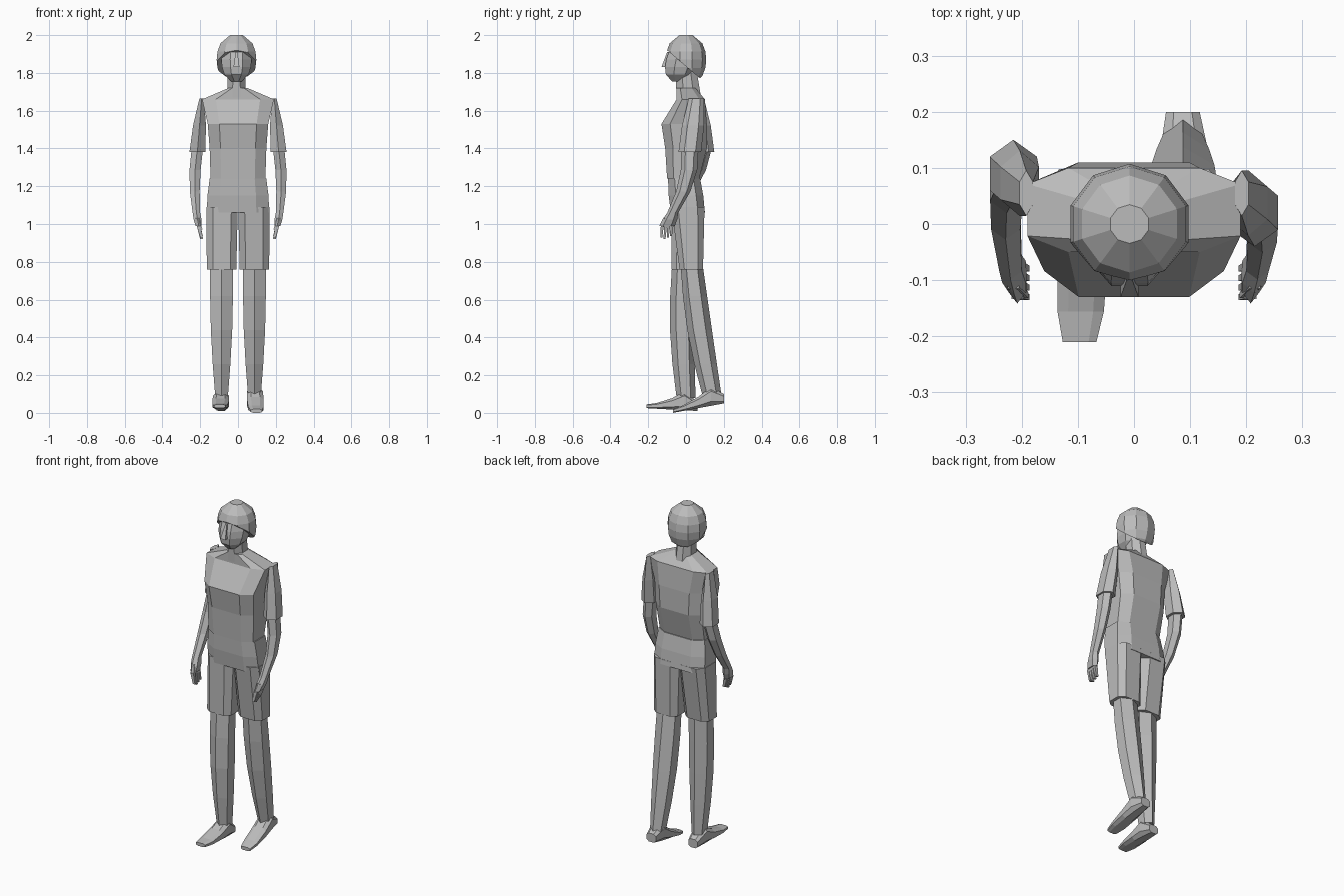
import bpy, bmesh, math
from mathutils import Vector

cube = bpy.data.objects.get("Cube")
if cube:
    bpy.data.objects.remove(cube)

GREY = (0.5, 0.5, 0.5, 1)
grey = bpy.data.materials.new("plain grey")
grey.use_nodes = True
grey.diffuse_color = GREY
grey.node_tree.nodes["Principled BSDF"].inputs["Base Color"].default_value = GREY

RIGHTWARD = Vector((1, 0, 0))
BACKWARD = Vector((0, 1, 0))
UPWARD = Vector((0, 0, 1))
MIDDLE = -0.008


def squash(value, power):
    return math.copysign(abs(value) ** power, value)


def loft(name, stations, sides=8, power=1, depth_axis=BACKWARD, hairline=None):
    """Skin rounded rings given as (centre, half width, half depth)."""
    bm = bmesh.new()
    loops = []
    reach = math.cos(math.pi / sides)
    angles = [math.tau * (i + 0.5) / sides for i in range(sides)]
    for centre, width, depth in stations:
        loops.append([bm.verts.new(
            centre + RIGHTWARD * width * squash(math.cos(a) / reach, power)
            + depth_axis * depth * squash(math.sin(a) / reach, power)) for a in angles])
    for lower, upper in zip(loops, loops[1:]):
        for i in range(sides):
            bm.faces.new((lower[i - 1], lower[i], upper[i], upper[i - 1]))
    bm.faces.new(loops[0])
    bm.faces.new(loops[-1])
    if hairline:
        point, normal = hairline
        bmesh.ops.bisect_plane(bm, geom=bm.verts[:] + bm.edges[:] + bm.faces[:],
                               plane_co=point, plane_no=normal, clear_inner=True)
        bmesh.ops.holes_fill(bm, edges=[e for e in bm.edges if e.is_boundary])
    bmesh.ops.recalc_face_normals(bm, faces=bm.faces[:])
    mesh = bpy.data.meshes.new(name)
    bm.to_mesh(mesh)
    bm.free()
    mesh.materials.append(grey)
    bpy.context.collection.objects.link(bpy.data.objects.new(name, mesh))


def limb(name, start, end, start_size, end_size, steps=1, bend=Vector(), bulge=0, **options):
    """Tapered tube between two joints, bowed and swollen most at its middle."""
    start, end = Vector(start), Vector(end)
    stations = []
    for step in range(steps + 1):
        t = step / steps
        arch = math.sin(math.pi * t)
        size = Vector(start_size).lerp(Vector(end_size), t)
        stations.append((start.lerp(end, t) + bend * arch,
                         size.x + bulge * arch, size.y + bulge * arch))
    loft(name, stations, **options)


def skull(name, centre, width, depth, height, lean=0, rings=7, **options):
    """Boxy ball whose lower end leans forward."""
    stations = []
    for ring in range(rings):
        level = 0.97 * (2 * ring / (rings - 1) - 1)
        swell = (1 - level ** 2) ** 0.4
        offset = Vector((0, lean, height)) * level
        stations.append((Vector(centre) + offset, width * swell, depth * swell))
    loft(name, stations, **options)


# Head, nose, hair and neck
skull("head", (MIDDLE, -0.015, 1.87), 0.08, 0.09, 0.12, lean=0.03)
limb("nose", (MIDDLE, -0.11, 1.83), (MIDDLE, -0.09, 1.91),
     (0.016, 0.02), (0.005, 0.01), sides=4)
skull("hair", (MIDDLE, 0, 1.87), 0.105, 0.102, 0.134, sides=10,
      hairline=((0, -0.1, 1.92), (0, 0.65, 0.76)))
limb("neck", (MIDDLE, 0.015, 1.67), (MIDDLE, 0, 1.82), (0.05, 0.065), (0.045, 0.055))

# Shirt body: height, half width, front and back
shirt = [(1.24, 0.145, -0.1, 0.07), (1.4, 0.15, -0.11, 0.11), (1.53, 0.16, -0.13, 0.11),
         (1.66, 0.19, -0.05, 0.1), (1.72, 0.05, -0.05, 0.05)]
loft("shirt", [(BACKWARD * (front + back) / 2 + UPWARD * z, width, (back - front) / 2)
               for z, width, front, back in shirt], power=0.55)

# Hips of the shorts
limb("shorts_hips", (0, 0.01, 1.06), (0, -0.01, 1.24), (0.165, 0.09), (0.15, 0.085),
     steps=2, bulge=0.004, power=0.6)


def build_leg(name, side, hip, ankle, heel_lift, toe_lift):
    """Shorts leg, bare leg and foot."""
    x = side * 0.087
    limb("shorts_leg_" + name, (side * 0.084, 0.01, 1.09), (x, hip, 0.76),
         (0.083, 0.088), (0.078, 0.062), power=0.6)
    limb("leg_" + name, (x, hip, 0.8), (x, ankle, 0.08), (0.06, 0.05), (0.033, 0.043),
         steps=4, bend=BACKWARD * -0.012, bulge=0.01, sides=6)
    # The instep rises over the ankle, then slopes to the toes
    stations = []
    for t, height in ((0, 0.05), (0.25, 0.1), (0.5, 0.06), (0.8, 0.03), (1, 0.02)):
        sole = heel_lift + (toe_lift - heel_lift) * t
        centre = Vector((x + side * 0.01 * t, ankle + 0.06 - 0.27 * t, sole + height / 2))
        stations.append((centre, 0.03 + 0.02 * math.sqrt(t * (2 - 2 * t)), height / 2))
    loft("foot_" + name, stations, power=0.7, depth_axis=UPWARD)


def build_arm(name, side, elbow):
    """Sleeve, bare arm, palm, fingers and thumb."""
    x = side * 0.215
    limb("sleeve_" + name, (side * 0.192, 0.055, 1.665), (x, elbow, 1.38),
         (0.012, 0.035), (0.042, 0.052), steps=2, bulge=0.007, sides=6)
    wrist = Vector((side * 0.22, -0.07, 1.06))
    limb("arm_" + name, (x, elbow, 1.4), wrist, (0.03, 0.04), (0.02, 0.025),
         steps=3, bend=Vector((side * 0.012, 0.03, 0)), bulge=0.003, sides=6)
    palm = wrist + Vector((-side * 0.012, -0.03, -0.07))
    limb("palm_" + name, wrist, palm, (0.02, 0.025), (0.016, 0.036), steps=2,
         bulge=0.003, sides=6)
    knuckle_size, tip_size = (0.01, 0.008), (0.007, 0.005)
    for finger in range(4):
        knuckle = palm + BACKWARD * 0.017 * (finger - 1.5)
        drop = Vector((-side * 0.015, -0.005, -0.07 + 0.008 * abs(finger - 1)))
        limb(f"finger_{name}_{finger}", knuckle, knuckle + drop,
             knuckle_size, tip_size, sides=4)
    thumb = wrist.lerp(palm, 0.4) - BACKWARD * 0.025
    limb("thumb_" + name, thumb, thumb + Vector((-side * 0.02, -0.02, -0.06)),
         knuckle_size, tip_size, sides=4)


# The left leg trails with its heel raised; the right arm swings back
build_leg("left", 1, hip=0.028, ankle=0.14, heel_lift=0.05, toe_lift=0)
build_leg("right", -1, hip=-0.015, ankle=0, heel_lift=0.01, toe_lift=0.025)
build_arm("left", 1, elbow=0.02)
build_arm("right", -1, elbow=0.09)
